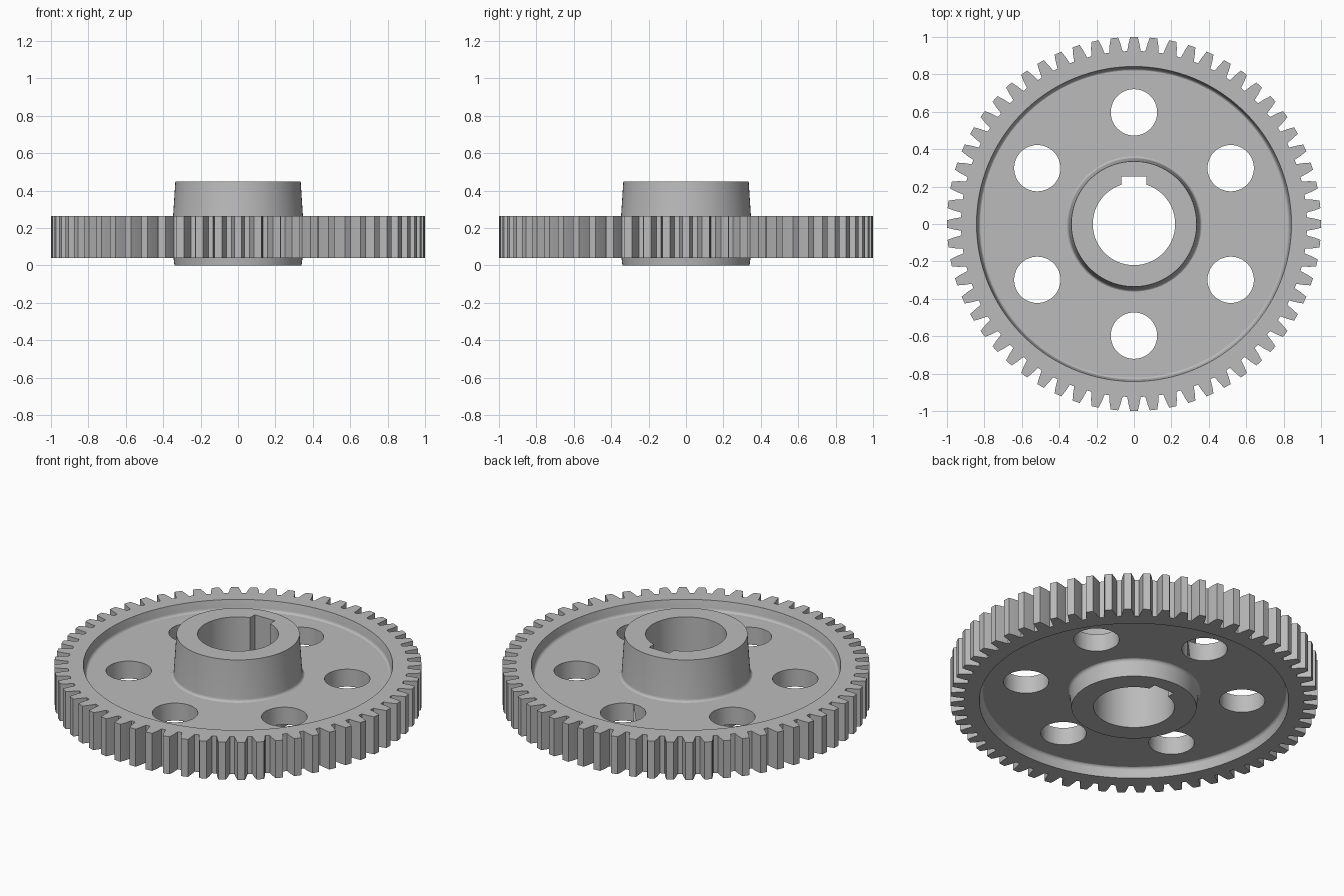
import bpy, bmesh
from math import sin, cos, pi, tau, radians

cube = bpy.data.objects.get("Cube")
if cube:
    bpy.data.objects.remove(cube, do_unlink=True)

steel = bpy.data.materials.new("grey steel")
steel.use_nodes = True
grey = (0.5, 0.5, 0.5, 1)
steel.diffuse_color = grey
steel.node_tree.nodes["Principled BSDF"].inputs["Base Color"].default_value = grey

TEETH = 60
ROOT, TIP = 0.925, 1.0
GEAR_LOW, GEAR_HIGH = 0.04, 0.265
WEB_LOW, WEB_HIGH = 0.10, 0.205


def lathe(name, profile, angles, tooth_radii=None):
    """Turn a closed (radius, z) profile; a radius of None follows the teeth."""
    bm = bmesh.new()
    rings = []
    for i, a in enumerate(angles):
        ring = []
        for r, z in profile:
            r = tooth_radii[i] if r is None else r
            ring.append(bm.verts.new((r * cos(a), r * sin(a), z)))
        rings.append(ring)
    n = len(profile)
    for i, ring in enumerate(rings):
        nxt = rings[(i + 1) % len(rings)]
        for j in range(n):
            k = (j + 1) % n
            bm.faces.new((ring[j], nxt[j], nxt[k], ring[k]))
    bmesh.ops.recalc_face_normals(bm, faces=bm.faces)
    mesh = bpy.data.meshes.new(name)
    bm.to_mesh(mesh)
    bm.free()
    mesh.materials.append(steel)
    obj = bpy.data.objects.new(name, mesh)
    bpy.context.collection.objects.link(obj)
    return obj


def activate(obj):
    bpy.ops.object.select_all(action='DESELECT')
    obj.select_set(True)
    bpy.context.view_layer.objects.active = obj


def cut(obj, cutter):
    """Subtract a helper shape, then discard it."""
    cutter.hide_render = True
    cutter.data.materials.append(steel)
    activate(obj)
    mod = obj.modifiers.new("cut", 'BOOLEAN')
    mod.operation = 'DIFFERENCE'
    mod.solver = 'EXACT'
    mod.object = cutter
    bpy.ops.object.modifier_apply(modifier=mod.name)
    bpy.data.objects.remove(cutter, do_unlink=True)


def smooth(obj, angle=25):
    activate(obj)
    bpy.ops.object.shade_smooth_by_angle(angle=radians(angle))


def fillet(cr, cz, radius, start, end, steps=5):
    """Points along an arc in the (radius, z) plane."""
    return [(cr + radius * cos(radians(start + (end - start) * i / steps)),
             cz + radius * sin(radians(start + (end - start) * i / steps)))
            for i in range(steps + 1)]


def mirror_z(points):
    """The same points on the underside of the web, in reverse order."""
    return [(r, WEB_LOW + WEB_HIGH - z) for r, z in reversed(points)]


circle = [tau * i / 144 for i in range(144)]

# Toothed rim: tapered inner wall blending into the web
tooth = [(-0.036, ROOT), (-0.029, 0.965), (-0.02, TIP),
         (0.02, TIP), (0.029, 0.965), (0.036, ROOT)]
tooth_angles, tooth_radii = [], []
for t in range(TEETH):
    for half_width, r in tooth:
        tooth_angles.append(tau * t / TEETH + half_width / r)
        tooth_radii.append(r)
inner_top = fillet(0.813, WEB_HIGH + 0.018, 0.02, -80, 0) + [(0.842, GEAR_HIGH)]
rim_profile = (mirror_z(inner_top) + inner_top
               + [(None, GEAR_HIGH), (None, GEAR_LOW)])
rim = lathe("toothed_rim", rim_profile, tooth_angles, tooth_radii)
smooth(rim, 20)

# Web disc with six round holes
web = lathe("web", [(0.30, WEB_LOW), (0.83, WEB_LOW),
                    (0.83, WEB_HIGH), (0.30, WEB_HIGH)], circle)
for i in range(6):
    a = pi / 2 + i * tau / 6
    bpy.ops.mesh.primitive_cylinder_add(
        vertices=48, radius=0.124, depth=0.5,
        location=(0.597 * cos(a), 0.597 * sin(a), 0.15))
    cut(web, bpy.context.object)
smooth(web)

# Hub: tapered boss with fillets at the web, a bore and a keyway
foot_top = fillet(0.37, WEB_HIGH + 0.018, 0.02, 260, 180)
hub_profile = ([(0.22, 0), (0.34, 0)] + mirror_z(foot_top)[::1]
               + foot_top + [(0.335, 0.45), (0.22, 0.45)])
hub = lathe("hub", hub_profile, circle)
bpy.ops.mesh.primitive_cube_add(size=1, location=(0, 0.18, 0.225))
keyway = bpy.context.object
keyway.scale = (0.134, 0.15, 0.6)
bpy.context.view_layer.update()
cut(hub, keyway)
smooth(hub)
